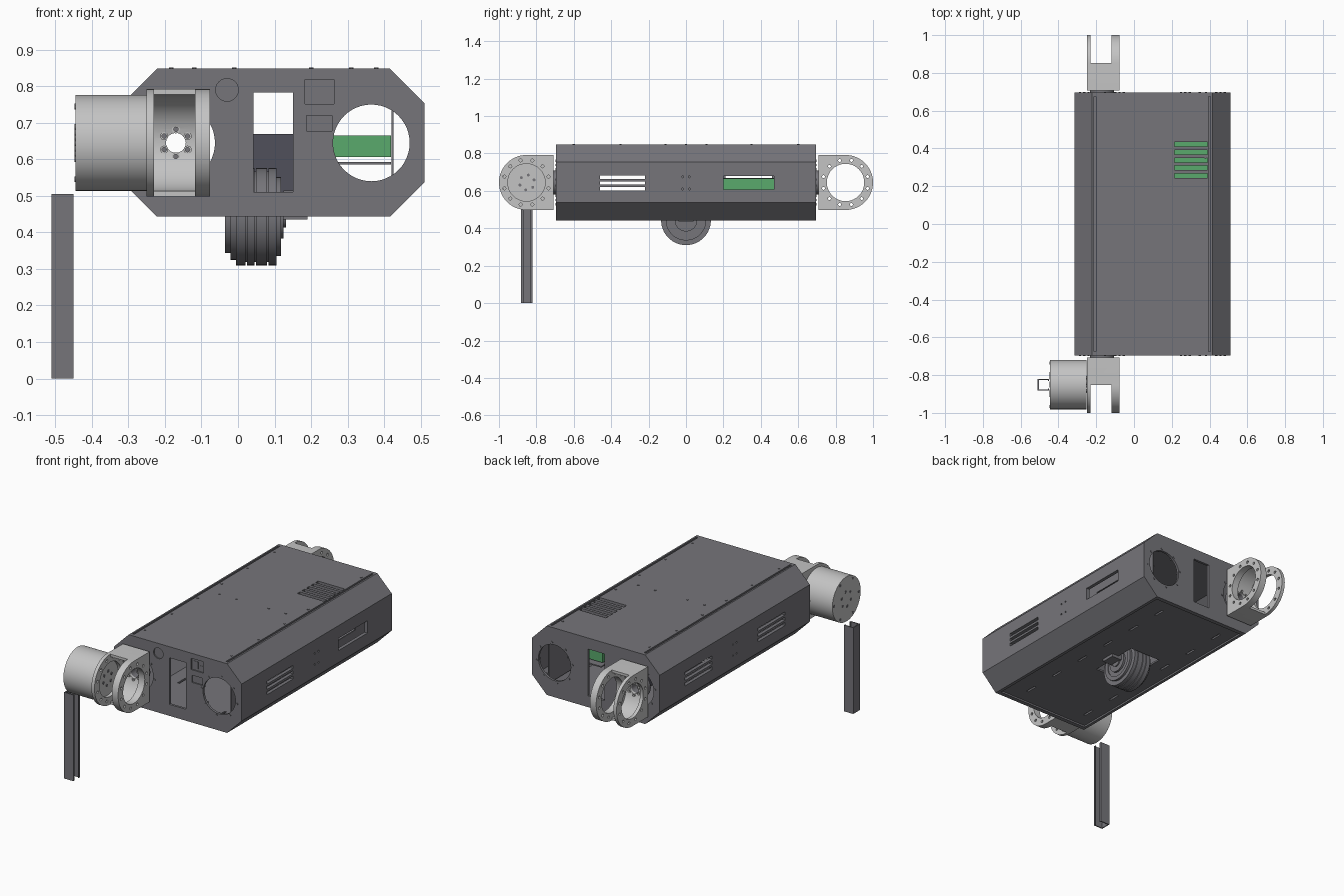
import bpy, bmesh, math
from mathutils import Matrix

cube = bpy.data.objects.get("Cube")
if cube:
    bpy.data.objects.remove(cube, do_unlink=True)


def material(name, color):
    m = bpy.data.materials.new(name)
    m.use_nodes = True
    m.diffuse_color = (*color, 1)
    m.node_tree.nodes["Principled BSDF"].inputs["Base Color"].default_value = (*color, 1)
    return m


GREY = material("dark grey shell", (0.18, 0.178, 0.195))
LIGHT = material("light grey metal", (0.55, 0.55, 0.55))
GREEN = material("circuit green", (0.10, 0.40, 0.15))
BLUE = material("battery blue grey", (0.08, 0.08, 0.105))


# A solid is (axis, outline, low, high): an outline extruded along an axis
def rod(axis, u, v, r, lo, hi, n=48):
    return axis, [(u + r * math.cos(math.tau * i / n), v + r * math.sin(math.tau * i / n))
                  for i in range(n)], lo, hi


def block(x0, x1, y0, y1, z0, z1):
    return "Z", [(x0, y0), (x1, y0), (x1, y1), (x0, y1)], z0, z1


def circle_of(axis, u, v, radius, count, r, lo, hi, start=0, n=12):
    out = []
    for i in range(count):
        a = math.radians(start) + math.tau * i / count
        out.append(rod(axis, u + radius * math.cos(a), v + radius * math.sin(a), r, lo, hi, n))
    return out


def build(name, mat, *solids):
    bm = bmesh.new()
    place = {"X": lambda u, v, w: (w, u, v), "Y": lambda u, v, w: (u, w, v),
             "Z": lambda u, v, w: (u, v, w)}
    for axis, pts, lo, hi in solids:
        ends = [[bm.verts.new(place[axis](u, v, w)) for u, v in pts] for w in (lo, hi)]
        bm.faces.new(ends[0])
        bm.faces.new(ends[1])
        for i in range(len(pts)):
            j = (i + 1) % len(pts)
            bm.faces.new((ends[0][i], ends[0][j], ends[1][j], ends[1][i]))
    return finish(name, mat, bm)


def finish(name, mat, bm):
    bmesh.ops.recalc_face_normals(bm, faces=bm.faces)
    me = bpy.data.meshes.new(name)
    bm.to_mesh(me)
    bm.free()
    me.materials.append(mat)
    ob = bpy.data.objects.new(name, me)
    bpy.context.collection.objects.link(ob)
    return ob


def cut(ob, *solids):
    tool = build("cutter", ob.data.materials[0], *solids)
    mod = ob.modifiers.new("cut", "BOOLEAN")
    mod.operation, mod.solver, mod.object = "DIFFERENCE", "EXACT", tool
    graph = bpy.context.evaluated_depsgraph_get()
    me = bpy.data.meshes.new_from_object(ob.evaluated_get(graph))
    ob.modifiers.clear()
    ob.data = me
    bpy.data.objects.remove(tool, do_unlink=True)


def smooth(ob):
    bpy.ops.object.select_all(action="DESELECT")
    ob.select_set(True)
    bpy.context.view_layer.objects.active = ob
    bpy.ops.object.shade_smooth_by_angle(angle=math.radians(30))


# Hollow eight-sided housing
def octagon(t):
    k = t * 0.414
    x0, x1, z0, z1 = -0.316 + t, 0.51 - t, 0.443 + t, 0.848 - t
    c = 0.094 - t + k
    return [(x0 + c, z0), (x1 - c, z0), (x1, z0 + c), (x1, z1 - c),
            (x1 - c, z1), (x0 + c, z1), (x0, z1 - c), (x0, z0 + c)]


L = 0.695
MID = 0.645
JX = -0.17
shell = build("housing", GREY, ("Y", octagon(0), -L, L))
cut(shell, ("Y", octagon(0.02), -L + 0.014, L - 0.014))

# Openings through both end plates
cut(shell, block(0.043, 0.15, -1, 1, 0.51, 0.783),
    rod("Y", 0.365, MID, 0.105, -1, 1), rod("Y", JX, MID, 0.107, -1, 1))

# Side vents
louvres = [(z, z + 0.018) for z in (0.602, 0.633, 0.664)]
cut(shell, *[block(0.45, 0.6, -0.46, -0.22, a, b) for a, b in louvres],
    *[block(-0.4, -0.26, y, y + 0.25, a, b) for a, b in louvres for y in (-0.465, 0.21)],
    block(0.45, 0.6, 0.2, 0.47, 0.608, 0.68),
    *[rod("X", y, z, 0.005, -0.4, 0.6, 8) for y in (-0.018, 0.018) for z in (0.61, 0.675)])

# Top slots, seam grooves and front pockets
cut(shell, *[block(0.215, 0.39, y - 0.012, y + 0.012, 0.8, 0.9)
             for y in (0.255, 0.297, 0.338, 0.38, 0.421)],
    *[block(x - 0.006, x + 0.006, -0.675, 0.675, 0.84, 0.9) for x in (-0.207, 0.4)],
    rod("Y", -0.03, 0.79, 0.031, -0.71, -0.688),
    block(0.183, 0.263, -0.71, -0.688, 0.752, 0.818),
    block(0.188, 0.258, -0.71, -0.688, 0.678, 0.72))

# Recessed underside with wheel well and slots
cut(shell, block(-0.205, 0.398, -0.67, 0.67, 0.4, 0.453))
cut(shell, block(-0.055, 0.145, -0.15, 0.15, 0.4, 0.5),
    *[block(x - 0.006, x + 0.006, y - 0.035, y + 0.035, 0.4, 0.5)
      for x in (-0.13, 0.28) for y in (-0.55, -0.33, -0.11, 0.11, 0.33, 0.55)])

build("connector_tab", GREY, block(0.235, 0.256, -0.69, -0.682, 0.765, 0.787),
      block(0.19, 0.225, -0.69, -0.684, 0.765, 0.805))

# Screws on the end plates and top
screws = []
for lo, hi in ((-L - 0.003, -L + 0.03), (L - 0.03, L + 0.003)):
    screws += circle_of("Y", 0.365, MID, 0.117, 8, 0.006, lo, hi, -8)
    screws += circle_of("Y", JX, MID, 0.117, 8, 0.006, lo, hi, -8)
screws += [rod("Z", x, y, 0.006, 0.84, 0.851, 10) for x in (-0.183, 0.378)
           for y in (-0.6, -0.35, -0.11, 0.11, 0.35, 0.6)]
screws += [rod("Z", x, 0, 0.006, 0.84, 0.851, 10) for x in (-0.12, -0.01, 0.2, 0.31)]
build("housing_screws", GREY, *screws)

# Inner wall, battery and circuit board
wall = build("inner_wall", GREY, block(0.42, 0.426, -0.67, 0.67, 0.5, 0.79))
cut(wall, block(0.4, 0.45, -0.47, -0.21, 0.59, 0.69), block(0.4, 0.45, 0.19, 0.48, 0.6, 0.69))
build("battery", BLUE, block(0.0, 0.19, 0.2, 0.48, 0.465, 0.67))
build("circuit_board", GREEN, block(0.205, 0.419, 0.19, 0.48, 0.606, 0.665))
build("board_shelf", GREY, block(0.2, 0.419, 0.17, 0.5, 0.586, 0.593))

# Stepped drive wheel, lathed around its axle
tread = [(-0.035, 0.0), (-0.035, 0.10), (-0.02, 0.10), (-0.02, 0.118), (-0.005, 0.118),
         (-0.005, 0.133)]
for gx in (0.02, 0.045, 0.08):
    tread += [(gx, 0.133), (gx, 0.124), (gx + 0.004, 0.124), (gx + 0.004, 0.133)]
tread += [(0.105, 0.133), (0.105, 0.108), (0.118, 0.108), (0.118, 0.085), (0.113, 0.085),
          (0.113, 0.06), (0.125, 0.06), (0.125, 0.03), (0.132, 0.03), (0.132, 0.0)]
bm = bmesh.new()
vs = [bm.verts.new((x, 0, r)) for x, r in tread]
edges = [bm.edges.new(p) for p in zip(vs, vs[1:])]
bmesh.ops.spin(bm, geom=vs + edges, cent=(0, 0, 0), axis=(1, 0, 0), angle=math.tau,
               steps=56, use_merge=True)
bmesh.ops.remove_doubles(bm, verts=bm.verts, dist=0.0003)
bmesh.ops.transform(bm, matrix=Matrix.Translation((0, 0, 0.443)), verts=bm.verts)
smooth(finish("drive_wheel", GREY, bm))
build("wheel_mount", GREY, block(0.125, 0.19, -0.04, 0.04, 0.436, 0.515))

# Forked joint brackets at both ends
JY = 0.853
for s, end in ((-1, "front"), (1, "back")):
    arc = [math.pi * (i / 32 - 0.5) for i in range(33)]
    outline = [(s * 0.708, MID - 0.147)]
    outline += [(s * (JY + 0.147 * math.cos(a)), MID + 0.147 * math.sin(a)) for a in arc]
    outline += [(s * 0.708, MID + 0.147)]
    fork = build(end + "_fork", LIGHT, ("X", outline, -0.25, -0.077))
    cut(fork, rod("X", s * JY, MID, 0.132, -0.23, -0.118, 64))
    ys = sorted((s * JY, s * 1.1))
    cut(fork, block(-0.23, -0.118, *ys, 0.4, 0.9))
    cut(fork, rod("X", s * JY, MID, 0.1, -0.3, 0, 64),
        *circle_of("X", s * JY, MID, 0.122, 12, 0.008, -0.3, 0, 15))
    lo, hi = sorted((s * 0.69, s * 0.78))
    cut(fork, rod("Y", JX, MID, 0.027, lo, hi),
        *circle_of("Y", JX, MID, 0.037, 6, 0.006, lo, hi, 30))
    smooth(fork)
    lo, hi = sorted((s * 0.66, s * 0.709))
    hub = build(end + "_joint_hub", GREY, rod("Y", JX, MID, 0.064, lo, hi))
    cut(hub, rod("Y", JX, MID, 0.027, -1, 1))
    smooth(hub)
    # Bolt collars around the hub bore
    lo, hi = sorted((s * 0.715, s * 0.728))
    collars = build(end + "_hub_bolts", LIGHT, *circle_of("Y", JX, MID, 0.037, 6, 0.011, lo, hi, 30, 16))
    cut(collars, *circle_of("Y", JX, MID, 0.037, 6, 0.006, -1, 1, 30))

# Motor drum on the front fork
smooth(build("motor", LIGHT, rod("X", -0.85, MID, 0.131, -0.445, -0.251, 64)))
build("motor_screws", GREY,
      *circle_of("X", -0.85, MID, 0.115, 6, 0.008, -0.447, -0.44),
      *circle_of("X", -0.85, MID, 0.045, 6, 0.008, -0.447, -0.44, 20),
      *circle_of("X", -0.85, MID, 0.04, 6, 0.008, -0.255, -0.247, 20))

# Lipped channel leg, open towards the body
half = [(-0.51, 0.031), (-0.45, 0.031), (-0.45, 0.019), (-0.456, 0.019),
        (-0.456, 0.025), (-0.504, 0.025)]
channel = [(x, -0.851 + y) for x, y in half] + [(x, -0.851 - y) for x, y in reversed(half)]
build("leg_channel", GREY, ("Z", channel, 0, 0.505))
